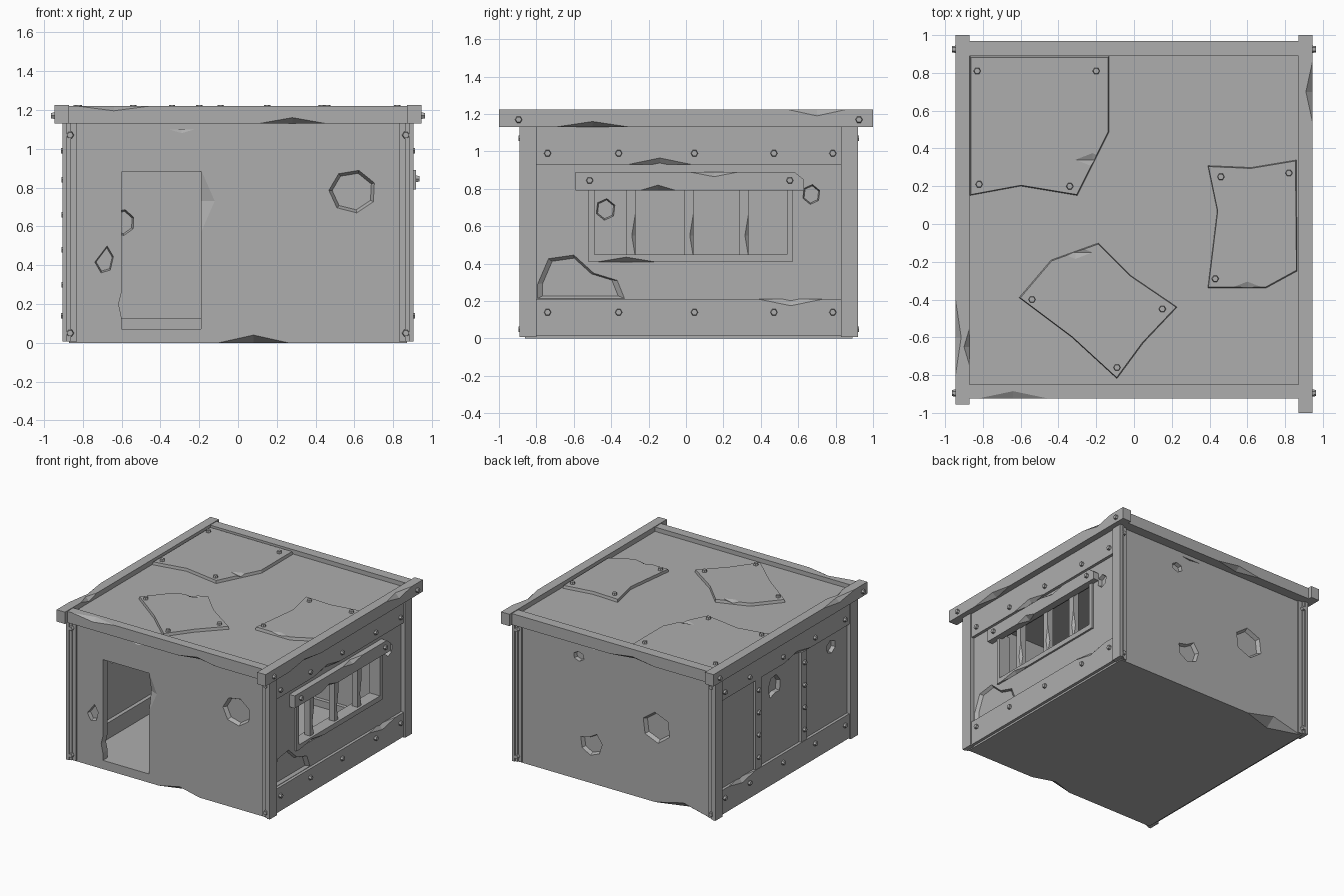
import bpy, bmesh, math
from mathutils import Vector, Matrix

if "Cube" in bpy.data.objects:
    bpy.data.objects.remove(bpy.data.objects["Cube"], do_unlink=True)

GREY = (0.42, 0.42, 0.42, 1)
metal = bpy.data.materials.new("worn_grey")
metal.use_nodes = True
metal.diffuse_color = GREY
metal.node_tree.nodes["Principled BSDF"].inputs["Base Color"].default_value = GREY

# Main measurements
SIDE, FRONT, BACK = 0.87, -0.86, 0.89
MID = (FRONT + BACK) / 2
TOP, ROOF, WALL = 1.13, 1.185, 0.06


def finish(name, bm):
    bmesh.ops.recalc_face_normals(bm, faces=bm.faces)
    mesh = bpy.data.meshes.new(name)
    bm.to_mesh(mesh)
    bm.free()
    mesh.materials.append(metal)
    obj = bpy.data.objects.new(name, mesh)
    bpy.context.collection.objects.link(obj)
    return obj


def box(name, x, y, z):
    """Box from (low, high) pairs."""
    bm = bmesh.new()
    bmesh.ops.create_cube(bm, size=1)
    for v in bm.verts:
        for i, (a, b) in enumerate((x, y, z)):
            v.co[i] = a if v.co[i] < 0 else b
    return finish(name, bm)


def place(axis, a, b, level):
    """Point on the plane square to an axis."""
    return {"x": Vector((level, a, b)), "y": Vector((a, level, b)), "z": Vector((a, b, level))}[axis]


def prism(name, axis, pts, start, end, taper=1.0):
    """Polygon pulled along an axis, shrinking towards its end."""
    bm = bmesh.new()
    ca = sum(p[0] for p in pts) / len(pts)
    cb = sum(p[1] for p in pts) / len(pts)
    near = [bm.verts.new(place(axis, a, b, start)) for a, b in pts]
    far = [bm.verts.new(place(axis, ca + (a - ca) * taper, cb + (b - cb) * taper, end)) for a, b in pts]
    bm.faces.new(near)
    bm.faces.new(far)
    for i in range(len(pts)):
        j = (i + 1) % len(pts)
        bm.faces.new((near[i], near[j], far[j], far[i]))
    return finish(name, bm)


def bolt(name, axis, a, b, level, out=1):
    ring = [(a + 0.02 * math.cos(k * math.pi / 3), b + 0.02 * math.sin(k * math.pi / 3)) for k in range(6)]
    return prism(name, axis, ring, level - 0.004 * out, level + 0.018 * out, 0.8)


def cut(obj, cutter):
    mod = obj.modifiers.new("cut", "BOOLEAN")
    mod.operation, mod.solver, mod.object = "DIFFERENCE", "EXACT", cutter
    bpy.context.view_layer.objects.active = obj
    bpy.ops.object.modifier_apply(modifier=mod.name)
    bpy.data.objects.remove(cutter, do_unlink=True)


def chip(obj, centre, radii):
    """Break a faceted chip out of an edge."""
    bm = bmesh.new()
    bmesh.ops.create_icosphere(bm, subdivisions=1, radius=1)
    bm.clear()
    tips = [bm.verts.new(Vector(centre) + Vector([s * radii[i] if k == i else 0 for k in range(3)]))
            for i in range(3) for s in (-1, 1)]
    for x in tips[:2]:
        for y in tips[2:4]:
            for z in tips[4:]:
                bm.faces.new((x, y, z))
    cut(obj, finish("chip_cutter", bm))


def dent(obj, axis, pts, level, inward, depth=0.03):
    """Shallow pit with sloping sides."""
    cut(obj, prism("dent_cutter", axis, pts, level - inward * 0.005, level + inward * depth, 0.84))


def ragged(a, b, ra, rb, sides=7, turn=0.4, notch=None):
    """Uneven ring for a dent, with one optional pushed-in corner."""
    pts = []
    for k in range(sides):
        r = 0.5 if k == notch else 1
        t = turn + k * math.tau / sides
        pts.append((a + ra * r * math.cos(t), b + rb * r * math.sin(t)))
    return pts


# Hollow hut with doorway and window opening
shell = box("hut_shell", (-SIDE, SIDE), (FRONT, BACK), (0, TOP + 0.01))
cut(shell, box("room_cutter", (WALL - SIDE, SIDE - WALL), (FRONT + WALL, BACK - WALL), (0.07, 1.1)))
door = [(-0.6, 0.07), (-0.19, 0.07), (-0.19, 0.88), (-0.6, 0.88), (-0.6, 0.26), (-0.615, 0.2), (-0.6, 0.13)]
cut(shell, prism("door_cutter", "y", door, FRONT - 0.1, FRONT + 0.1))
cut(shell, box("window_cutter", (SIDE - 0.1, SIDE + 0.1), (-0.52, 0.57), (0.41, 0.83)))

# Dents in the outer walls
dent(shell, "y", ragged(0.59, 0.78, 0.125, 0.115), FRONT, 1)
dent(shell, "y", ragged(-0.69, 0.43, 0.05, 0.075, 6, 0.2, 2), FRONT, 1)
dent(shell, "y", ragged(-0.36, 0.6, 0.13, 0.125, 6), BACK, -1)
dent(shell, "y", ragged(0.22, 0.32, 0.1, 0.1, 7, 0.3, 1), BACK, -1)
dent(shell, "y", ragged(0.33, 0.99, 0.05, 0.04, 6), BACK, -1)
dent(shell, "x", ragged(0.67, 0.77, 0.05, 0.055, 6), SIDE, -1)
dent(shell, "x", ragged(0.12, 0.77, 0.08, 0.1, 7, 0.1, 5), -SIDE, 1)
dent(shell, "x", ragged(-0.6, 0.82, 0.06, 0.055, 6), -SIDE, 1)
crater = [(-0.8, 0.21), (-0.8, 0.29), (-0.74, 0.43), (-0.6, 0.45), (-0.49, 0.35), (-0.36, 0.31), (-0.32, 0.21)]
dent(shell, "x", crater, SIDE, -1, 0.02)

# Dents on the inner walls
dent(shell, "x", ragged(-0.43, 0.69, 0.055, 0.06, 6), WALL - SIDE, -1)
dent(shell, "y", ragged(-0.6, 0.62, 0.07, 0.07, 7), BACK - WALL, 1)

# Broken edges of the shell
for centre, radii in (
        ((0.08, FRONT, 0), (0.18, 0.06, 0.04)),
        ((-0.29, FRONT, TOP), (0.17, 0.03, 0.05)),
        ((-0.19, FRONT, 0.73), (0.07, 0.03, 0.16)),
        ((-0.6, BACK, 0), (0.25, 0.08, 0.06)),
        ((0.2, BACK, TOP), (0.2, 0.03, 0.05))):
    chip(shell, centre, radii)

# Skirting inside the room
box("back_skirting", (WALL - SIDE, SIDE - WALL), (BACK - WALL - 0.03, BACK - WALL), (0.07, 0.125))
for s, tag in ((1, "left"), (-1, "right")):
    wall = s * (SIDE - WALL)
    box(tag + "_skirting", sorted((wall, wall - s * 0.03)), (FRONT + WALL, BACK - WALL), (0.07, 0.2))

for s, tag in ((1, "left"), (-1, "right")):
    # Corner angle irons
    for t, end in ((-1, "front"), (1, "back")):
        name = f"{end}_{tag}_corner"
        edge = FRONT if t < 0 else BACK
        box(name + "_side_flange", sorted((s * 0.88, s * 0.905)), sorted((edge + t * 0.03, edge - t * 0.06)), (0.008, TOP))
        box(name + "_rib", sorted((s * 0.86, s * 0.885)), sorted((edge + t * 0.022, edge - t * 0.06)), (0.008, TOP))
        box(name + "_end_flange", sorted((s * 0.83, s * 0.865)), sorted((edge + t * 0.012, edge - t * 0.01)), (0.008, TOP))
        for z in (0.05, 1.07):
            bolt(name + "_bolt", "y", s * 0.865, z, edge + t * 0.018, t)
        bolt(name + "_beam_bolt", "x", edge + t * 0.035, 1.17, s * 0.945, s)
    # Long boards on the side walls
    for level, low, high, bolt_z in (("lower", 0.015, 0.21, 0.14), ("upper", 0.93, TOP, 0.99)):
        board = box(f"{tag}_{level}_board", sorted((s * 0.86, s * 0.893)), (-0.8, 0.83), (low, high))
        if level == "lower":
            chip(board, (s * 0.893, 0.56, high), (0.03, 0.17, 0.035))
        else:
            chip(board, (s * 0.893, -0.14, low), (0.03, 0.17, 0.035))
        for y in (-0.74, -0.36, 0.045, 0.47, 0.785):
            bolt(f"{tag}_{level}_board_bolt", "x", y, bolt_z, s * 0.893, s)

# Upright battens on the plain side
for y in (0.35, -0.23):
    box("right_batten", (-0.89, -0.86), (y - 0.035, y + 0.035), (0.21, 0.93))
    for z in (0.3, 0.48, 0.66, 0.84):
        bolt("right_batten_bolt", "x", y, z, -0.89, -1)

# Window frame, bars and top board
for low, high in ((-0.52, -0.49), (0.54, 0.57)):
    box("window_jamb", (0.79, 0.885), (low, high), (0.41, 0.83))
sill = box("window_sill", (0.79, 0.885), (-0.52, 0.57), (0.41, 0.45))
chip(sill, (0.885, -0.32, 0.41), (0.03, 0.15, 0.025))
for y in (-0.295, 0.015, 0.31):
    bar = box("window_bar", (0.815, 0.865), (y - 0.025, y + 0.025), (0.44, 0.83))
    chip(bar, (0.865, y + 0.025, 0.55), (0.02, 0.02, 0.12))
lintel_shape = [(-0.59, 0.79), (0.63, 0.79), (0.63, 0.85), (0.58, 0.89), (-0.59, 0.89)]
lintel = prism("window_top_board", "x", lintel_shape, 0.86, 0.918)
chip(lintel, (0.918, -0.15, 0.79), (0.04, 0.1, 0.03))
chip(lintel, (0.918, 0.15, 0.89), (0.03, 0.13, 0.025))
for y in (-0.515, 0.555):
    bolt("window_board_bolt", "x", y, 0.845, 0.918)

# Roof deck and the beams round it
box("roof_deck", (-SIDE, SIDE), (FRONT, BACK), (1.1, ROOF))
front_beam = box("front_beam", (-SIDE, SIDE), (-0.925, -0.85), (TOP, 1.22))
back_beam = box("back_beam", (-SIDE, SIDE), (0.89, 0.97), (TOP, 1.22))
left_beam = box("left_beam", (SIDE, 0.945), (-1, 1), (TOP, 1.225))
right_beam = box("right_beam", (-0.945, -SIDE), (-0.955, 1), (TOP, 1.225))
chip(front_beam, (0.28, -0.925, TOP), (0.17, 0.04, 0.03))
chip(front_beam, (-0.64, -0.925, 1.22), (0.19, 0.04, 0.025))
chip(back_beam, (-0.2, 0.97, TOP), (0.2, 0.04, 0.03))
chip(left_beam, (0.945, -0.5, TOP), (0.04, 0.2, 0.03))
chip(left_beam, (0.945, 0.7, 1.225), (0.035, 0.16, 0.035))
chip(right_beam, (-0.945, -0.6, 1.225), (0.03, 0.2, 0.03))
chip(right_beam, (-SIDE, -0.65, 1.225), (0.03, 0.1, 0.03))

# Patches bolted on the roof
corner = [(-0.87, 0.15), (-0.6, 0.2), (-0.3, 0.15), (-0.13, 0.49), (-0.13, 0.89), (-0.87, 0.89)]
kite = [(-0.61, -0.39), (-0.44, -0.19), (-0.19, -0.1), (-0.02, -0.27), (0.23, -0.44), (0.05, -0.63), (-0.09, -0.82), (-0.33, -0.6)]
strip = [(0.39, 0.31), (0.62, 0.3), (0.86, 0.34), (0.865, -0.25), (0.7, -0.34), (0.39, -0.34), (0.44, 0.07)]
patches = (
    ("corner_patch", corner, ((-0.83, 0.81), (-0.2, 0.81), (-0.82, 0.21), (-0.34, 0.2)), (-0.22, 0.34)),
    ("kite_patch", kite, ((-0.54, -0.4), (0.15, -0.45), (-0.09, -0.76)), (-0.31, -0.15)),
    ("strip_patch", strip, ((0.46, 0.25), (0.82, 0.27), (0.43, -0.29)), (0.6, -0.34)))
for name, pts, bolts, worn in patches:
    patch = prism(name, "z", pts, ROOF - 0.005, ROOF + 0.022, 0.98)
    chip(patch, (*worn, ROOF + 0.022), (0.09, 0.035, 0.015))
    for x, y in bolts:
        bolt(name + "_bolt", "z", x, y, ROOF + 0.022)
